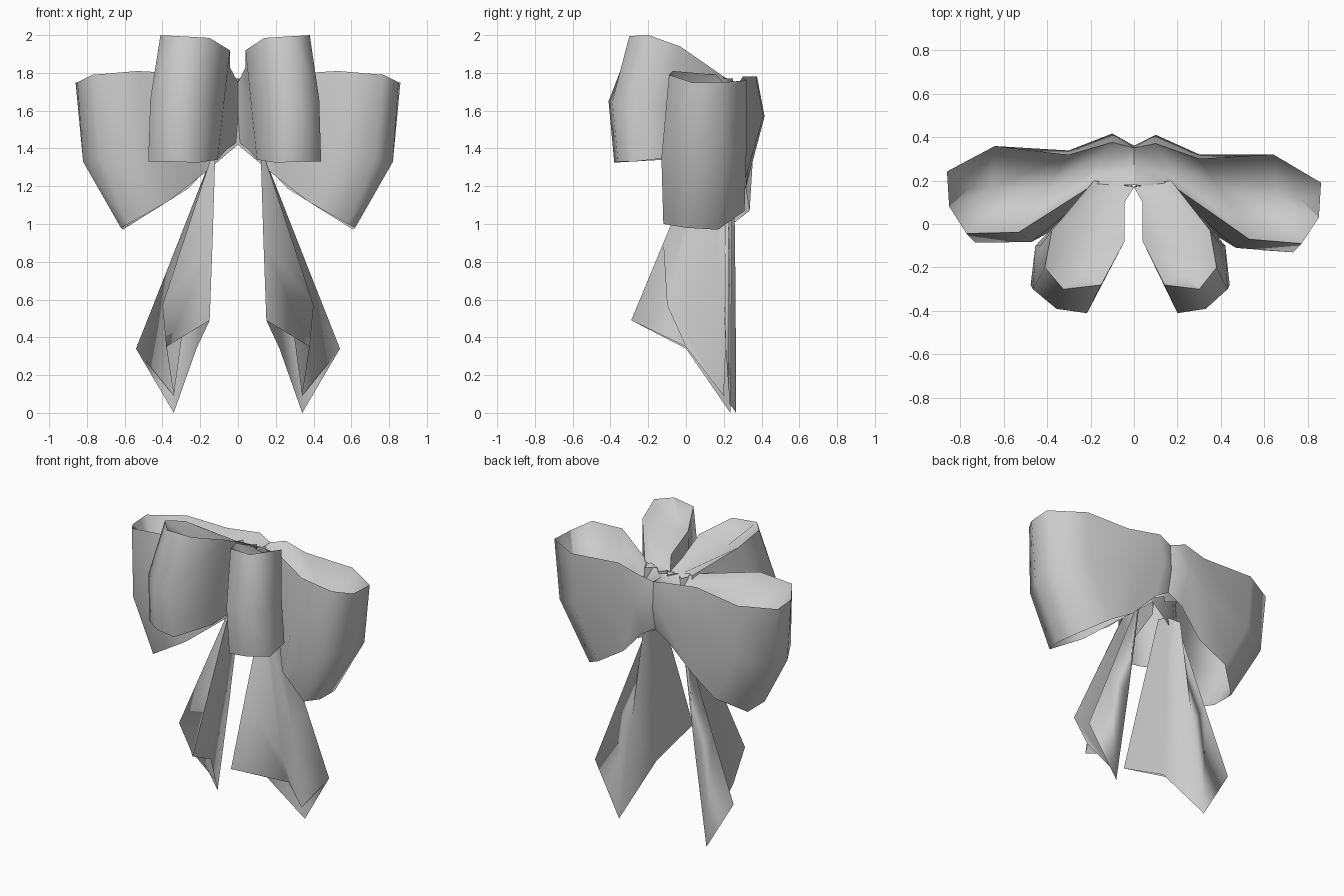
import bpy
from mathutils import Vector

default_cube = bpy.data.objects.get("Cube")
if default_cube:
    bpy.data.objects.remove(default_cube)

# One plain grey cloth colour
cloth = bpy.data.materials.new("grey_cloth")
cloth.use_nodes = True
cloth.diffuse_color = (0.6, 0.6, 0.6, 1)
shader = cloth.node_tree.nodes["Principled BSDF"]
shader.inputs["Base Color"].default_value = cloth.diffuse_color
shader.inputs["Roughness"].default_value = 0.8


def sheet(name, columns):
    """Smooth open ribbon skinned between neighbouring columns of points."""
    rows = len(columns[0])
    verts = [point for column in columns for point in column]
    faces = []
    for c in range(len(columns) - 1):
        for r in range(rows - 1):
            a = c * rows + r
            faces.append((a, a + 1, a + rows + 1, a + rows))
    mesh = bpy.data.meshes.new(name)
    mesh.from_pydata(verts, [], faces)
    mesh.materials.append(cloth)
    for face in mesh.polygons:
        face.use_smooth = True
    mesh.update()
    obj = bpy.data.objects.new(name, mesh)
    bpy.context.collection.objects.link(obj)
    return obj


def place(columns, side, widen=1.0, shear=0.0):
    """Put a left-hand part on the chosen side, with a slight hand-tied variation."""
    return [[Vector((side * widen * x, y + shear * x, z)) for x, y, z in column]
            for column in columns]


def loop(name, columns, depth):
    """Ribbon loop whose lining sinks from the upper rim to a valley between the walls."""
    sheet(name, columns)
    rim = [column[0] for column in columns]
    centre = sum(rim, Vector()) / len(rim)
    half = len(rim) // 2
    lining = []
    for i in range(half):
        near, far = rim[i], rim[-1 - i]
        reach = i / (half - 1)
        valley = near.lerp(far, .5).lerp(centre, .25 * reach)
        valley.z -= depth * min(1, reach * 2)
        lining.append([near, valley, far])
    # Close the valley against the end wall
    lining.append([lining[-1][0].lerp(lining[-1][2], t) for t in (0, .5, 1)])
    sheet(name + "_lining", lining)


# Columns run around each loop: top, middle and bottom of the ribbon
back_loop = [
    [(0, .35, 1.75), (0, .36, 1.57), (0, .33, 1.42)],
    [(.1, .37, 1.78), (.1, .41, 1.57), (.1, .33, 1.36)],
    [(.3, .3, 1.78), (.3, .32, 1.5), (.26, .3, 1.19)],
    [(.64, .32, 1.76), (.62, .32, 1.4), (.45, .31, 1.07)],
    [(.86, .19, 1.75), (.82, .19, 1.35), (.61, .17, .97)],
    [(.85, .03, 1.75), (.82, .03, 1.33), (.62, 0, .98)],
    [(.77, -.09, 1.79), (.73, -.13, 1.35), (.58, -.12, 1)],
    [(.53, -.07, 1.81), (.47, -.11, 1.4), (.37, -.05, 1.12)],
    [(.2, .16, 1.79), (.18, .14, 1.55), (.19, .16, 1.26)],
    [(0, .18, 1.75), (0, .18, 1.57), (0, .18, 1.42)],
]
front_loop = [
    [(0, .17, 1.75), (0, .17, 1.58), (.01, .18, 1.43)],
    [(.04, .1, 1.83), (.05, .1, 1.62), (.06, .1, 1.39)],
    [(.04, -.08, 1.92), (.07, -.13, 1.63), (.1, -.12, 1.34)],
    [(.14, -.28, 1.985), (.2, -.41, 1.65), (.2, -.38, 1.325)],
    [(.3, -.3, 1.995), (.33, -.39, 1.65), (.33, -.36, 1.33)],
    [(.38, -.2, 2), (.43, -.3, 1.66), (.44, -.28, 1.33)],
    [(.35, -.03, 1.94), (.4, -.1, 1.63), (.42, -.1, 1.35)],
    [(.17, .2, 1.78), (.17, .18, 1.6), (.17, .18, 1.43)],
]
# Columns run around the doubled tail: front hem, outer ridge, outer crease,
# back hem, then back along the tip crease and inner ridge
tail = [
    [(.12, .08, 1.38), (.135, -.12, .9), (.15, -.29, .49)],
    [(.15, .1, 1.33), (.4, -.1, .57), (.38, 0, .35)],
    [(.16, .2, 1.3), (.27, .2, .6), (.34, .2, .09)],
    [(.17, .21, 1.28), (.37, .21, .77), (.54, .21, .34)],
    [(.16, .24, 1.3), (.25, .24, .63), (.34, .235, 0)],
    [(.13, .16, 1.36), (.17, .08, .85), (.22, 0, .34)],
]
pleat_plan = [(0, .2), (.03, .25), (.08, .2), (.14, .25), (.17, .18)]
pleats = [[(x, y, 1.77), (x, y, 1.44)] for x, y in pleat_plan]

for side, label in ((1, "left"), (-1, "right")):
    uneven = side < 0
    loop(label + "_back_loop", place(back_loop, side, 1, .06 if uneven else 0), .3)
    loop(label + "_front_loop", place(front_loop, side, 1.08 if uneven else 1), .08)
    sheet(label + "_gathered_pleats", place(pleats, side))
    columns = place(tail, side, 1, .09 if uneven else 0)
    sheet(label + "_tail", columns + columns[:1])
